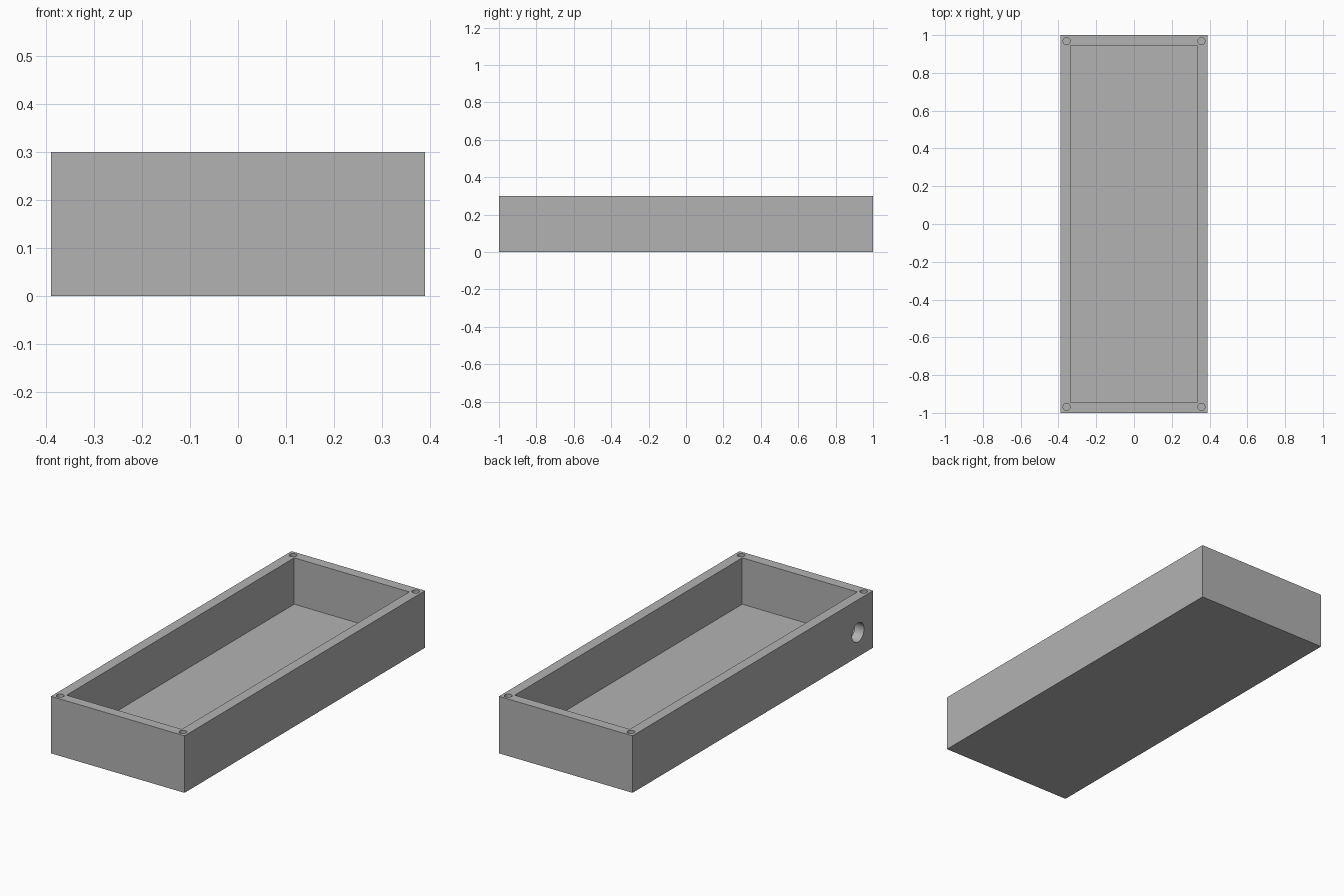
import bpy
import math

if "Cube" in bpy.data.objects:
    bpy.data.objects.remove(bpy.data.objects["Cube"], do_unlink=True)

WIDTH, LENGTH, HEIGHT = 0.778, 2.0, 0.3
WALL = 0.054
FLOOR = 0.056

grey = bpy.data.materials.new("plain grey")
grey.use_nodes = True
colour = (0.448, 0.448, 0.448, 1)
grey.diffuse_color = colour
grey.node_tree.nodes["Principled BSDF"].inputs["Base Color"].default_value = colour


def box(name, size, z_low):
    """Box centred in x and y, with its underside at z_low."""
    bpy.ops.mesh.primitive_cube_add(size=1, location=(0, 0, z_low + size[2] / 2))
    obj = bpy.context.object
    obj.name = name
    obj.scale = size
    bpy.ops.object.transform_apply(location=True, rotation=True, scale=True)
    obj.data.materials.append(grey)
    return obj


def rod(name, radius, depth, location, rotation=(0, 0, 0)):
    bpy.ops.mesh.primitive_cylinder_add(vertices=32, radius=radius, depth=depth,
                                        location=location, rotation=rotation)
    obj = bpy.context.object
    obj.name = name
    obj.data.materials.append(grey)
    return obj


def cut(target, cutter):
    """Subtract the cutter from the target and discard it."""
    cutter.hide_render = True
    mod = target.modifiers.new("cut", "BOOLEAN")
    mod.operation = "DIFFERENCE"
    mod.solver = "EXACT"
    mod.object = cutter
    bpy.context.view_layer.objects.active = target
    bpy.ops.object.modifier_apply(modifier=mod.name)
    bpy.data.objects.remove(cutter, do_unlink=True)


# Open tray: solid block with a rectangular cavity
tray = box("enclosure_tray", (WIDTH, LENGTH, HEIGHT), 0)
cut(tray, box("cavity_cutter", (WIDTH - 2 * WALL, LENGTH - 2 * WALL, HEIGHT), FLOOR))

# Blind screw holes in the four rim corners
for sx in (-1, 1):
    for sy in (-1, 1):
        cut(tray, rod("screw_hole_cutter", 0.0185, 0.3, (sx * 0.357, sy * 0.968, HEIGHT)))

# Round cable hole through one long wall
cut(tray, rod("cable_hole_cutter", 0.05, 0.2, (-WIDTH / 2, -0.875, 0.128),
              (0, math.pi / 2, 0)))

# Smooth the hole walls, keep the box edges sharp
bpy.ops.object.select_all(action="DESELECT")
tray.select_set(True)
bpy.context.view_layer.objects.active = tray
bpy.ops.object.shade_smooth_by_angle(angle=math.radians(30))
